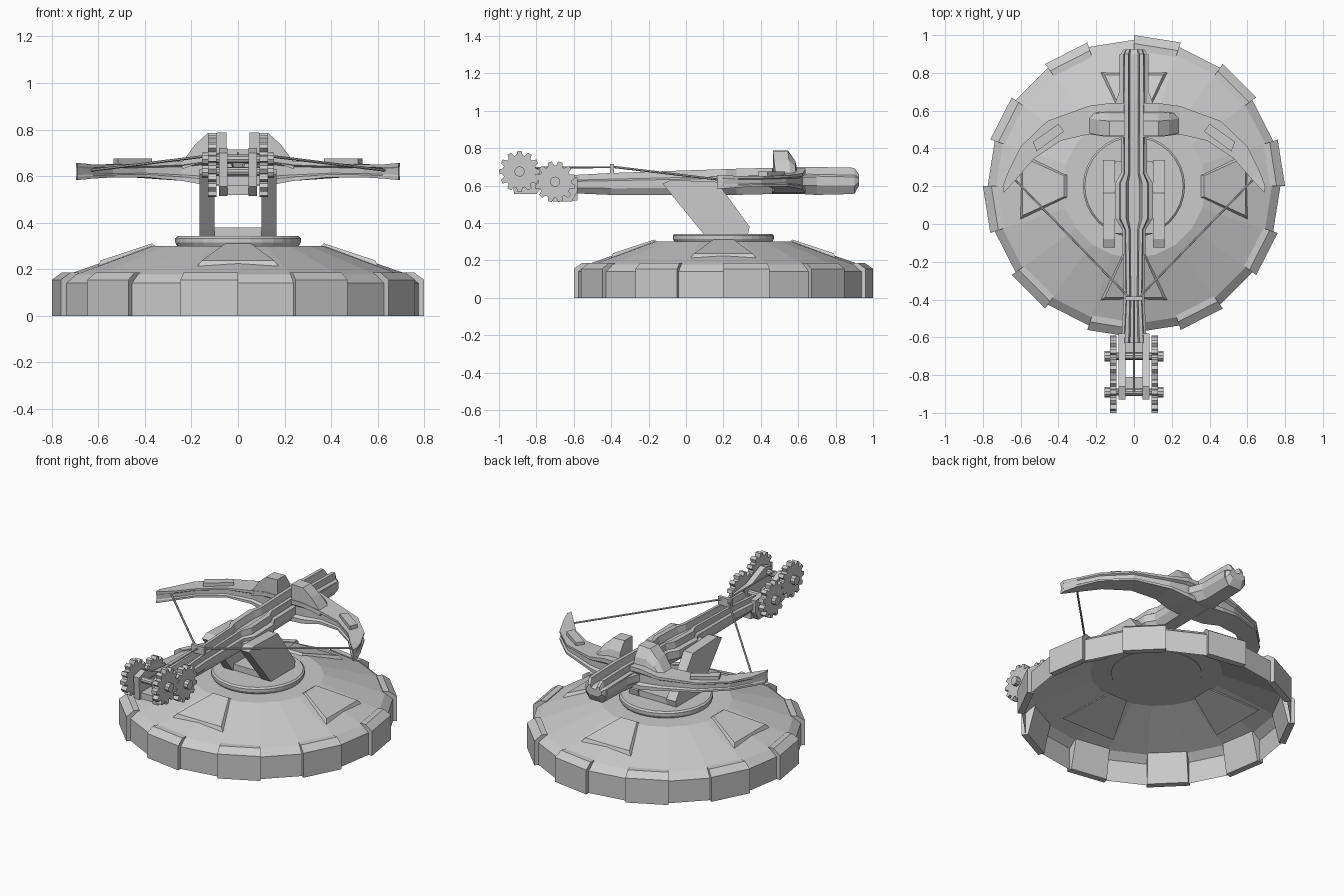
import bpy, bmesh
from math import sin, cos, pi, radians
from mathutils import Vector

if "Cube" in bpy.data.objects:
    bpy.data.objects.remove(bpy.data.objects["Cube"])

CY = 0.2  # y centre of the round base


def finish(name, bm, mirror=False):
    bmesh.ops.recalc_face_normals(bm, faces=bm.faces[:])
    me = bpy.data.meshes.new(name)
    bm.to_mesh(me)
    bm.free()
    ob = bpy.data.objects.new(name, me)
    bpy.context.collection.objects.link(ob)
    if mirror:
        m = ob.modifiers.new("Mirror", "MIRROR")
        m.use_mirror_merge = False
    return ob


def loft(name, rings, mirror=False, closed=True, caps=True, bm=None):
    """Skin a list of equally sized point rings."""
    own = bm is None
    bm = bm or bmesh.new()
    vs = [[bm.verts.new(p) for p in r] for r in rings]
    n = len(rings[0])
    for a, b in zip(vs, vs[1:]):
        for i in range(n if closed else n - 1):
            j = (i + 1) % n
            bm.faces.new((a[i], a[j], b[j], b[i]))
    if caps:
        bm.faces.new(vs[0][::-1])
        bm.faces.new(vs[-1])
    return finish(name, bm, mirror) if own else None


def plate(name, yz, x0, x1, mirror=False):
    """Extrude a side-view outline along x."""
    return loft(name, [[(x, y, z) for y, z in yz] for x in (x0, x1)], mirror)


def box(name, x0, x1, y0, y1, z0, z1, mirror=False):
    return plate(name, [(y0, z0), (y1, z0), (y1, z1), (y0, z1)], x0, x1, mirror)


def polar_ring(r, z, n):
    return [(r * cos(2 * pi * i / n), CY + r * sin(2 * pi * i / n), z) for i in range(n)]


def rod(name, p, q, r, n=8, mirror=False):
    p, q = Vector(p), Vector(q)
    d = (q - p).normalized()
    u = d.orthogonal().normalized()
    w = d.cross(u)
    ring = [u * r * cos(2 * pi * i / n) + w * r * sin(2 * pi * i / n) for i in range(n)]
    return loft(name, [[e + o for o in ring] for e in (p, q)], mirror)


# Hollow 20-sided base shell, open underneath
bm = bmesh.new()
prof = [(0.775, 0), (0.775, 0.14), (0.73, 0.178), (0.38, 0.30)]
loft("", [polar_ring(r, z, 20) for r, z in prof], caps=False, bm=bm)
bm.verts.ensure_lookup_table()
bm.faces.new(bm.verts[-20:])
finish("base_shell", bm)

# Raised rim panels on every second side
bm = bmesh.new()
prof = [(0.76, 0), (0.80, 0), (0.80, 0.155), (0.755, 0.187), (0.72, 0.187), (0.72, 0.17)]
for k in range(10):
    loft("", [[(r * cos(a), CY + r * sin(a), z) for r, z in prof]
              for a in (radians(36 * k), radians(36 * k + 18))], bm=bm)
finish("rim_panels", bm)

# Four trapezoid panels on the cone
bm = bmesh.new()
for k in range(4):
    c, s = cos(k * pi / 2), sin(k * pi / 2)
    rings = []
    for quad in ([(0.61, 0.19, 0.195), (0.61, -0.19, 0.195), (0.34, -0.065, 0.29), (0.34, 0.065, 0.29)],
                 [(0.59, 0.155, 0.238), (0.59, -0.155, 0.238), (0.37, -0.055, 0.311), (0.37, 0.055, 0.311)]):
        rings.append([(r * c - t * s, CY + r * s + t * c, z) for r, t, z in quad])
    loft("", rings, bm=bm)
finish("base_trapezoid_panels", bm)

# Turntable disc
loft("turntable", [polar_ring(r, z, 32) for r, z in
                   [(0.26, 0.298), (0.27, 0.315), (0.27, 0.333), (0.26, 0.342)]])

# Slanted support legs and foot block
plate("support_leg", [(0.07, 0.37), (0.10, 0.335), (0.33, 0.335), (0.34, 0.38),
                      (0.165, 0.62), (-0.08, 0.63), (-0.125, 0.61)], 0.10, 0.165, True)
box("support_foot", -0.10, 0.10, 0.10, 0.33, 0.335, 0.38)
box("support_crosspiece", -0.11, 0.11, -0.05, 0.14, 0.565, 0.615)

# Grooved stock: y, half width, bottom z, top z
rings = []
for y, w, z0, z1 in [(-0.63, 0.068, 0.56, 0.655), (-0.40, 0.055, 0.55, 0.667), (-0.03, 0.062, 0.548, 0.68),
                     (0.03, 0.10, 0.548, 0.682), (0.215, 0.10, 0.55, 0.688), (0.27, 0.068, 0.55, 0.69),
                     (0.66, 0.072, 0.56, 0.70), (0.90, 0.07, 0.555, 0.695), (0.925, 0.055, 0.60, 0.66)]:
    h = z1 - z0
    half = [(0.6 * w, z0), (w, z0 + 0.3 * h), (w, z0 + 0.65 * h), (0.78 * w, z0 + 0.72 * h),
            (0.72 * w, z1), (0.42 * w, z1), (0.3 * w, z1 - 0.3 * h)]
    rings.append([(x, y, z) for x, z in half] + [(-x, y, z) for x, z in half[::-1]])
loft("stock", rings)

# Muzzle collar
loft("muzzle_collar", [[(sx * w, y, z) for sx, z in ((-0.6, z0), (0.6, z0), (1, 0.60), (1, 0.645), (-1, 0.645), (-1, 0.60))]
                       for y, w, z0 in ((0.60, 0.12, 0.56), (0.64, 0.10, 0.553), (0.70, 0.078, 0.55), (0.9, 0.076, 0.555))])

# Bow arms with flanged section: outer xy, inner xy, bottom z, top z
sec = [(0, 0), (0, .2), (.1, .3), (.1, .7), (0, .8), (0, 1), (1, 1), (1, .8), (.9, .7), (.9, .3), (1, .2), (1, 0)]
rings = []
for ox, oy, ix, iy, z0, z1 in [(0.04, 0.64, 0.04, 0.46, 0.555, 0.69), (0.13, 0.64, 0.13, 0.46, 0.56, 0.69),
                               (0.24, 0.625, 0.24, 0.475, 0.58, 0.665), (0.46, 0.545, 0.39, 0.44, 0.595, 0.655),
                               (0.60, 0.41, 0.53, 0.345, 0.595, 0.65), (0.665, 0.28, 0.62, 0.24, 0.59, 0.65),
                               (0.695, 0.20, 0.69, 0.165, 0.583, 0.657)]:
    rings.append([(ox + (ix - ox) * t, oy + (iy - oy) * t, z0 + (z1 - z0) * v) for t, v in sec])
loft("bow_arm", rings, True)

# Raised plates on the arms
loft("arm_plate", [[(0.37, 0.49, z), (0.40, 0.53, z), (0.535, 0.435, z), (0.515, 0.385, z)]
                   for z in (0.63, 0.675)], True)

# Angular sight blocks on the bow centre
loft("sight_block", [[(0.05, y0, z) for y0, z in ((0.465, 0.66), (0.60, 0.66), (0.585, 0.73), (0.545, 0.788), (0.465, 0.788))],
                     [(0.13, y0, z) for y0, z in ((0.465, 0.66), (0.60, 0.66), (0.585, 0.73), (0.545, 0.785), (0.465, 0.785))],
                     [(0.185, y0, z) for y0, z in ((0.47, 0.65), (0.60, 0.65), (0.585, 0.70), (0.55, 0.735), (0.47, 0.735))],
                     [(0.24, y0, z) for y0, z in ((0.48, 0.63), (0.60, 0.63), (0.59, 0.64), (0.56, 0.66), (0.48, 0.66))]], True)

# Two pairs of winding gears with axles
for tag, gy, gz, turn in (("rear", -0.89, 0.675, 0), ("front", -0.70, 0.62, 0.26)):
    outline = []
    for k in range(12):
        for da, r in ((-0.19, 0.088), (-0.10, 0.11), (0.10, 0.11), (0.19, 0.088)):
            a = 2 * pi * k / 12 + turn + da
            outline.append((gy + r * cos(a), gz + r * sin(a)))
    plate(tag + "_gear", outline, 0.092, 0.128, True)
    rod(tag + "_axle", (-0.135, gy, gz), (0.135, gy, gz), 0.019, 10)
    rod(tag + "_axle_cap", (0.125, gy, gz), (0.155, gy, gz), 0.028, 10, True)

# Bracket carrying the gears
plate("gear_bracket", [(-0.92, 0.555), (-0.80, 0.555), (-0.78, 0.58), (-0.71, 0.515), (-0.61, 0.515), (-0.58, 0.57),
                       (-0.58, 0.645), (-0.72, 0.66), (-0.86, 0.72), (-0.93, 0.70)], 0.045, 0.082, True)
box("bracket_floor", -0.05, 0.05, -0.72, -0.58, 0.52, 0.60)
box("bracket_rear_tie", -0.05, 0.05, -0.91, -0.81, 0.56, 0.60)

# Bowstring, catch and winding rope
rod("bowstring", (0.63, 0.235, 0.625), (0.025, -0.39, 0.70), 0.006, 6, True)
box("string_catch", -0.045, 0.045, -0.405, -0.385, 0.665, 0.715)
rod("winding_rope", (0, -0.40, 0.698), (0, -0.89, 0.695), 0.005, 6)
